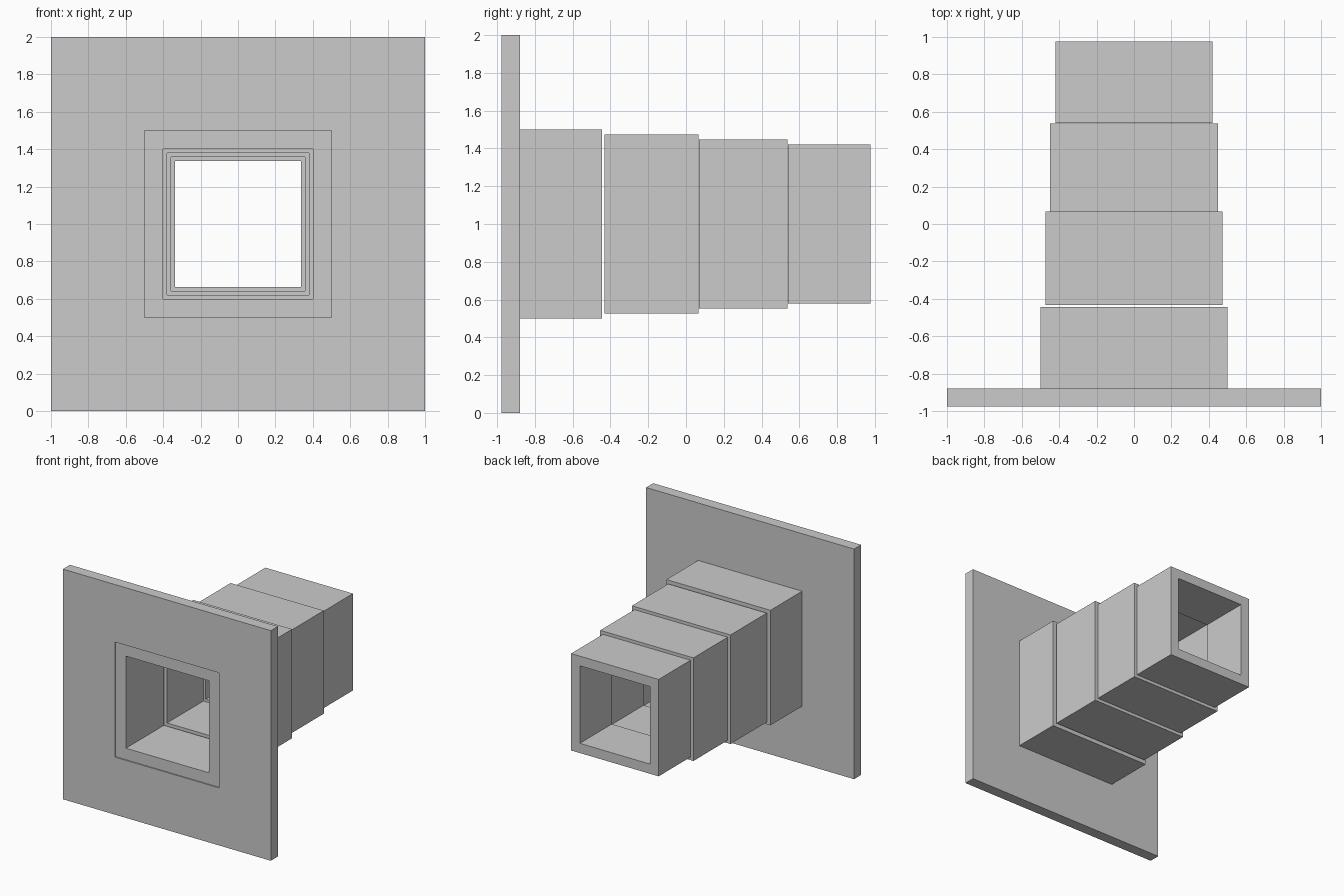
import bpy, bmesh

if "Cube" in bpy.data.objects:
    bpy.data.objects.remove(bpy.data.objects["Cube"])

CENTRE_Z = 1.0


def square_frame(name, outer, inner, y0, y1):
    """Square tube along y with half-widths outer and inner."""
    bm = bmesh.new()
    corners = [(-1, -1), (1, -1), (1, 1), (-1, 1)]

    def ring(half, y):
        return [bm.verts.new((sx * half, y, CENTRE_Z + sz * half)) for sx, sz in corners]

    rings = [ring(outer, y0), ring(outer, y1), ring(inner, y1), ring(inner, y0)]
    for k in range(4):
        a, b = rings[k], rings[(k + 1) % 4]
        for i in range(4):
            j = (i + 1) % 4
            bm.faces.new((a[i], a[j], b[j], b[i]))
    bmesh.ops.recalc_face_normals(bm, faces=bm.faces)
    mesh = bpy.data.meshes.new(name)
    bm.to_mesh(mesh)
    bm.free()
    obj = bpy.data.objects.new(name, mesh)
    bpy.context.collection.objects.link(obj)
    return obj


# wall plate with square opening
square_frame("wall_plate", 1.0, 0.5, -0.977, -0.88)

# telescoping duct sections, each a little narrower than the last
sections = [
    (0.500, -0.967, -0.445),
    (0.474, -0.432, 0.066),
    (0.448, 0.068, 0.538),
    (0.421, 0.539, 0.977),
]
for n, (half, y0, y1) in enumerate(sections, 1):
    square_frame(f"duct_section_{n}", half, half * 0.8, y0, y1)
